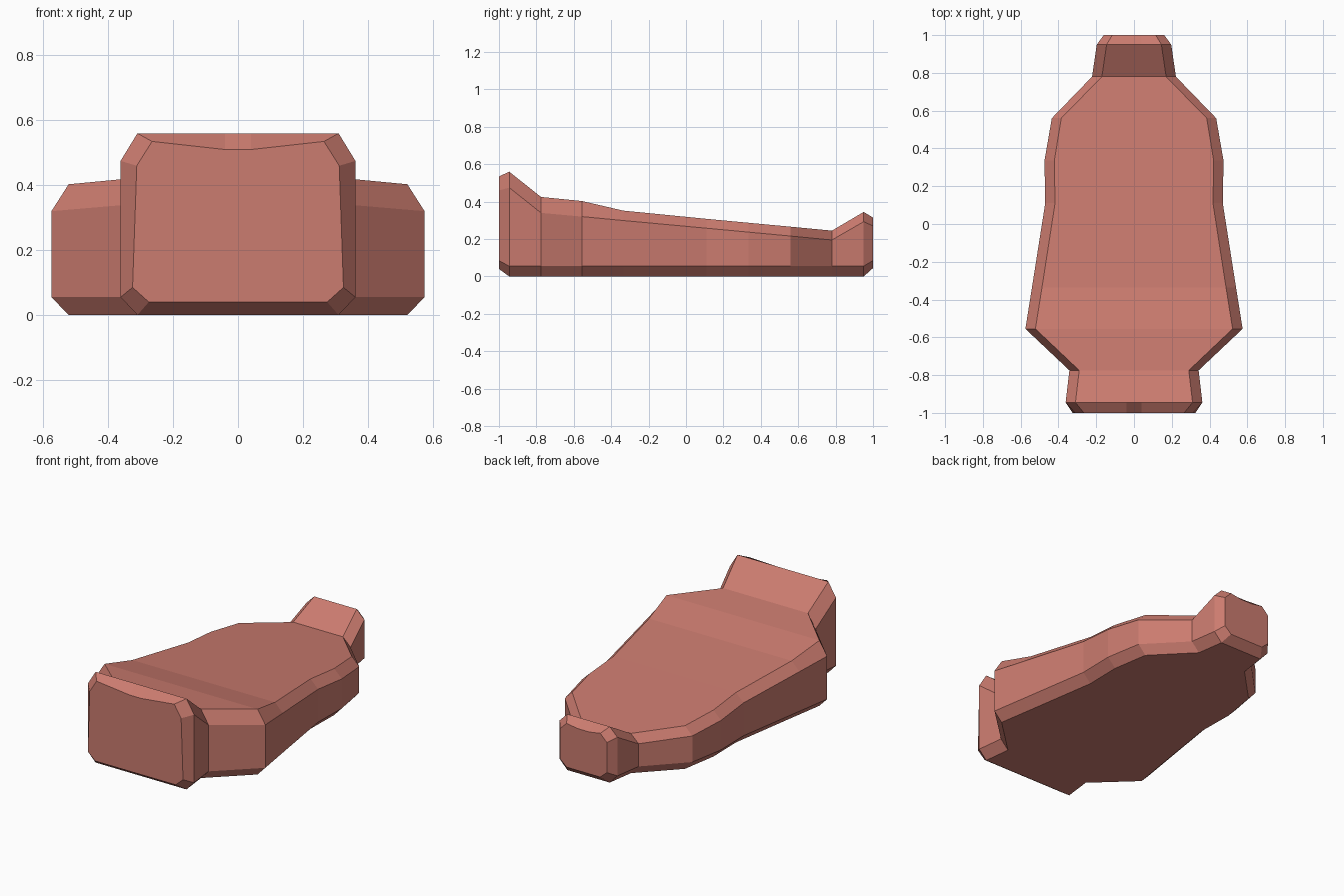
import bpy, bmesh

# Stations: y, half width, edge inset, top z, shoulder z, sill z, bottom z, centre dip of the top
stations = [
    (-1.00, 0.325, 0.050, 0.535, 0.460, 0.085, 0.04, 0.025),
    (-0.945, 0.362, 0.052, 0.560, 0.475, 0.055, 0.0, 0.0),
    (-0.775, 0.342, 0.052, 0.425, 0.340, 0.055, 0.0, 0.0),
    (-0.555, 0.575, 0.053, 0.403, 0.320, 0.055, 0.0, 0.0),
    (-0.335, 0.540, 0.053, 0.352, 0.299, 0.055, 0.0, 0.0),
    (0.11, 0.470, 0.052, 0.308, 0.258, 0.055, 0.0, 0.0),
    (0.335, 0.474, 0.052, 0.287, 0.237, 0.055, 0.0, 0.0),
    (0.56, 0.435, 0.050, 0.266, 0.216, 0.055, 0.0, 0.0),
    (0.78, 0.222, 0.052, 0.245, 0.195, 0.055, 0.0, 0.0),
    (0.95, 0.197, 0.052, 0.345, 0.293, 0.055, 0.0, 0.0),
    (1.00, 0.160, 0.045, 0.315, 0.270, 0.085, 0.045, 0.012),
]


def section(y, w, inset, top, shoulder, sill, bottom, dip):
    """Chamfered cross-section, right half mirrored to the left."""
    half = [(w - inset, bottom), (w, sill), (w, shoulder),
            (w - inset, top), (0.04, top - dip)]
    if dip and y < 0:
        half[2] = (w - 0.013, shoulder)
        half[3] = (w - 0.06, top)
    ring = half + [(-x, z) for x, z in reversed(half)]
    return [(x, y, z) for x, z in ring]


# Lofted body with flat end caps
bm = bmesh.new()
rings = [[bm.verts.new(p) for p in section(*s)] for s in stations]
n = len(rings[0])
for a, b in zip(rings, rings[1:]):
    for i in range(n):
        j = (i + 1) % n
        bm.faces.new((a[i], a[j], b[j], b[i]))
bm.faces.new(rings[0])
bm.faces.new(rings[-1])
bmesh.ops.recalc_face_normals(bm, faces=bm.faces)
mesh = bpy.data.meshes.new("body")
bm.to_mesh(mesh)
bm.free()
body = bpy.data.objects.new("body", mesh)
bpy.context.collection.objects.link(body)

# Terracotta colour
mat = bpy.data.materials.new("terracotta")
mat.diffuse_color = (0.60, 0.20, 0.16, 1)
mesh.materials.append(mat)
